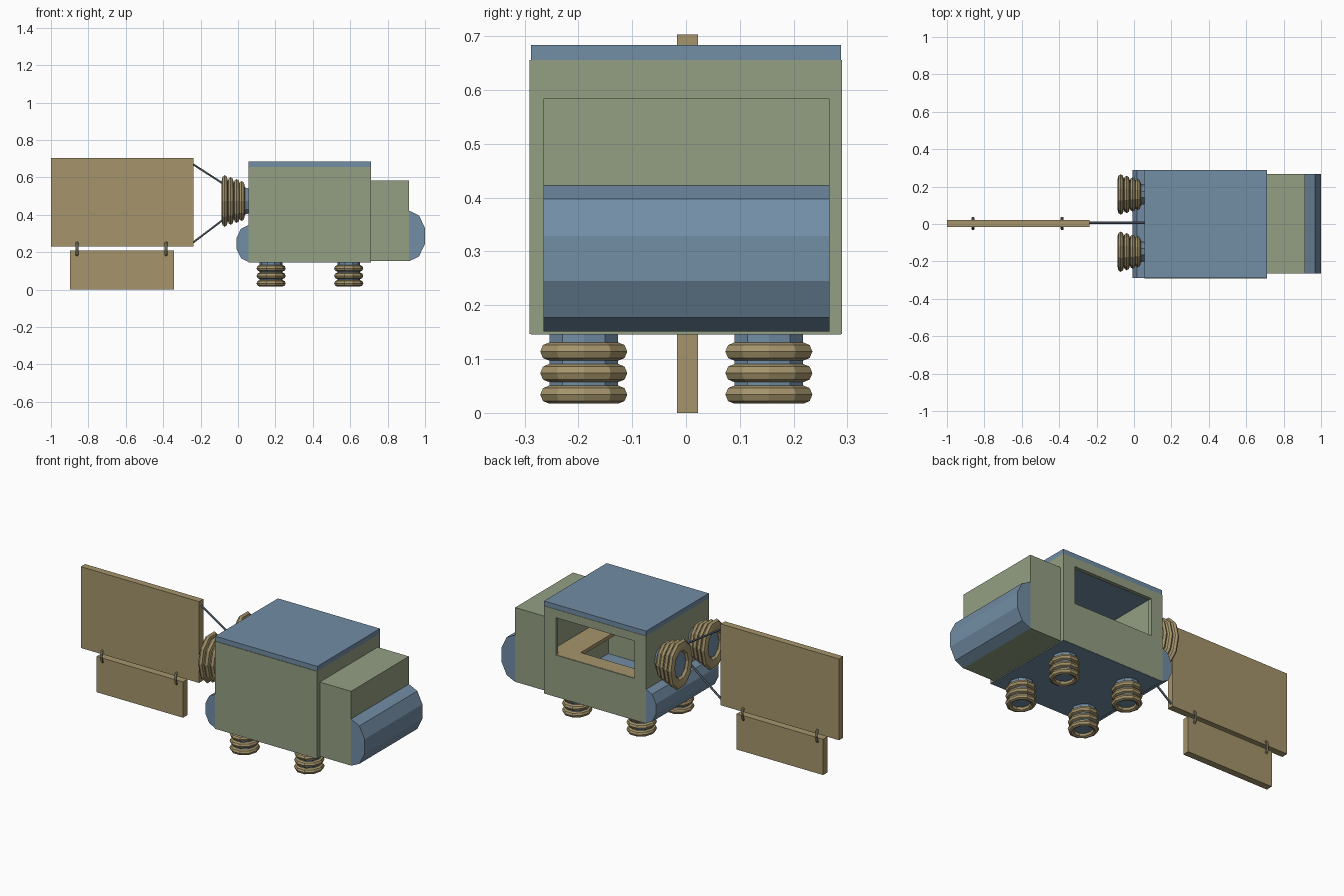
import bpy, bmesh
from math import pi, cos, sin
from mathutils import Vector

if "Cube" in bpy.data.objects:
    bpy.data.objects.remove(bpy.data.objects["Cube"])


def material(name, rgb):
    m = bpy.data.materials.new(name)
    m.diffuse_color = (*rgb, 1)
    m.use_nodes = True
    m.node_tree.nodes["Principled BSDF"].inputs["Base Color"].default_value = m.diffuse_color
    return m


GREEN = material("green_paint", (0.295, 0.347, 0.226))
BLUE = material("blue_paint", (0.168, 0.266, 0.375))
TAN = material("tan_wood", (0.38, 0.30, 0.15))
METAL = material("ring_metal", (0.24, 0.22, 0.14))
ROPE = material("rope", (0.13, 0.18, 0.24))


def finish(name, bm, mat):
    bmesh.ops.recalc_face_normals(bm, faces=bm.faces)
    me = bpy.data.meshes.new(name)
    bm.to_mesh(me)
    bm.free()
    ob = bpy.data.objects.new(name, me)
    bpy.context.collection.objects.link(ob)
    if mat:
        me.materials.append(mat)
    return ob


def box(name, x, y, z, mat=None):
    bm = bmesh.new()
    bmesh.ops.create_cube(bm, size=1)
    for v in bm.verts:
        for i, (lo, hi) in enumerate((x, y, z)):
            v.co[i] = lo if v.co[i] < 0 else hi
    return finish(name, bm, mat)


def rotation(axis):
    return Vector(axis).to_track_quat('Z', 'Y').to_matrix()


def cone(name, a, b, r1, r2, mat, sides=10, scale=(1, 1, 1)):
    """Tapered rod from a to b, scaled about its middle."""
    a, b = Vector(a), Vector(b)
    rot = rotation(b - a)
    h = (b - a).length / 2
    bm = bmesh.new()
    ends = []
    for r, z in ((r1, -h), (r2, h)):
        loop = []
        for i in range(sides):
            t = 2 * pi * i / sides
            p = (rot @ Vector((r * cos(t), r * sin(t), z))) * Vector(scale)
            loop.append(bm.verts.new(p + (a + b) / 2))
        ends.append(loop)
        bm.faces.new(loop)
    for i in range(sides):
        k = (i + 1) % sides
        bm.faces.new((ends[0][i], ends[0][k], ends[1][k], ends[1][i]))
    return finish(name, bm, mat)


def ring(name, centre, axis, major, r_rad, r_ax, mat, scale=(1, 1, 1), sides=10, tube=8):
    """Torus with an elliptical tube around the given axis."""
    bm = bmesh.new()
    rot = rotation(axis)
    rows = []
    for i in range(sides):
        a = 2 * pi * i / sides
        row = []
        for j in range(tube):
            t = 2 * pi * j / tube
            r = major + r_rad * cos(t)
            p = (rot @ Vector((r * cos(a), r * sin(a), r_ax * sin(t)))) * Vector(scale)
            row.append(bm.verts.new(p + Vector(centre)))
        rows.append(row)
    for i in range(sides):
        p, q = rows[i], rows[(i + 1) % sides]
        for j in range(tube):
            k = (j + 1) % tube
            bm.faces.new((p[j], q[j], q[k], p[k]))
    return finish(name, bm, mat)


def bumper(name, x, z, rx, rz, y0, y1, direction):
    """Half of a ten-sided roll along y, flat against the body."""
    bm = bmesh.new()
    angles = [-pi / 2 + i * pi / 5 for i in range(6)]
    face = bm.faces.new([bm.verts.new((x + direction * rx * cos(a), y0, z + rz * sin(a)))
                         for a in angles])
    ext = bmesh.ops.extrude_face_region(bm, geom=[face])
    verts = [g for g in ext["geom"] if isinstance(g, bmesh.types.BMVert)]
    bmesh.ops.translate(bm, verts=verts, vec=(0, y1 - y0, 0))
    return finish(name, bm, BLUE)


# Hollow body with a serving window on the back side
body = box("body", (0.055, 0.712), (-0.291, 0.29), (0.147, 0.656), GREEN)
cutters = [box("interior_cutter", (0.077, 0.688), (-0.268, 0.268), (0.0, 1.0)),
           box("window_cutter", (0.127, 0.635), (0.2, 0.4), (0.39, 0.608))]
for c in cutters:
    c.hide_render = True
    c.hide_viewport = True
    mod = body.modifiers.new(c.name, 'BOOLEAN')
    mod.object = c
    mod.operation = 'DIFFERENCE'
    mod.solver = 'EXACT'
box("floor", (0.057, 0.71), (-0.288, 0.288), (0.146, 0.172), BLUE)
box("roof", (0.055, 0.712), (-0.288, 0.288), (0.655, 0.684), BLUE)

# L-shaped counter inside the window
box("counter_front", (0.077, 0.688), (0.19, 0.285), (0.37, 0.391), TAN)
box("counter_side", (0.545, 0.688), (-0.268, 0.19), (0.37, 0.391), TAN)

# Cab and bumpers
box("cab", (0.705, 0.913), (-0.265, 0.267), (0.152, 0.584), GREEN)
bumper("cab_bumper", 0.913, 0.287, 0.092, 0.136, -0.265, 0.267, 1)
bumper("tail_bumper", 0.055, 0.247, 0.066, 0.098, -0.288, 0.288, -1)

# Coiled legs
LEG = (0.915, 1, 1)
for i, x in enumerate((0.177, 0.592)):
    for j, y in enumerate((-0.19, 0.154)):
        cone(f"leg_core_{i}{j}", (x, y, 0.035), (x, y, 0.155), 0.067, 0.067, BLUE, scale=LEG)
        for k, z in enumerate((0.034, 0.074, 0.114)):
            ring(f"leg_ring_{i}{j}{k}", (x, y, z), (0, 0, 1), 0.067, 0.018, 0.017, TAN, scale=LEG)

# Flared horns with graded rings on the tail
HORN = (1, 0.74, 1)
for i, y in enumerate((0.158, -0.148)):
    cone(f"horn_{i}", (0.06, y, 0.474), (-0.068, y, 0.474), 0.069, 0.111, BLUE, scale=HORN)
    for k, (x, r) in enumerate(((-0.071, 0.146), (-0.039, 0.135), (-0.007, 0.124), (0.02, 0.113))):
        ring(f"horn_ring_{i}{k}", (x, y, 0.474), (1, 0, 0), r - 0.036, 0.036, 0.017, TAN, scale=HORN)

# Towed signboards, hanging rings and ropes
box("upper_board", (-1.0, -0.239), (-0.017, 0.022), (0.23, 0.703), TAN)
box("lower_board", (-0.898, -0.342), (-0.017, 0.022), (0.0, 0.208), TAN)
for i, x in enumerate((-0.861, -0.384)):
    ring(f"hanging_ring_{i}", (x, 0.003, 0.218), (1, 0, 0), 0.043, 0.008, 0.008, METAL, scale=(1, 0.7, 1))
for i, z in enumerate((0.672, 0.25)):
    cone(f"tow_rope_{i}", (-0.243, 0.007, z), (0.058, 0.007, 0.478), 0.006, 0.006, ROPE, sides=6)
